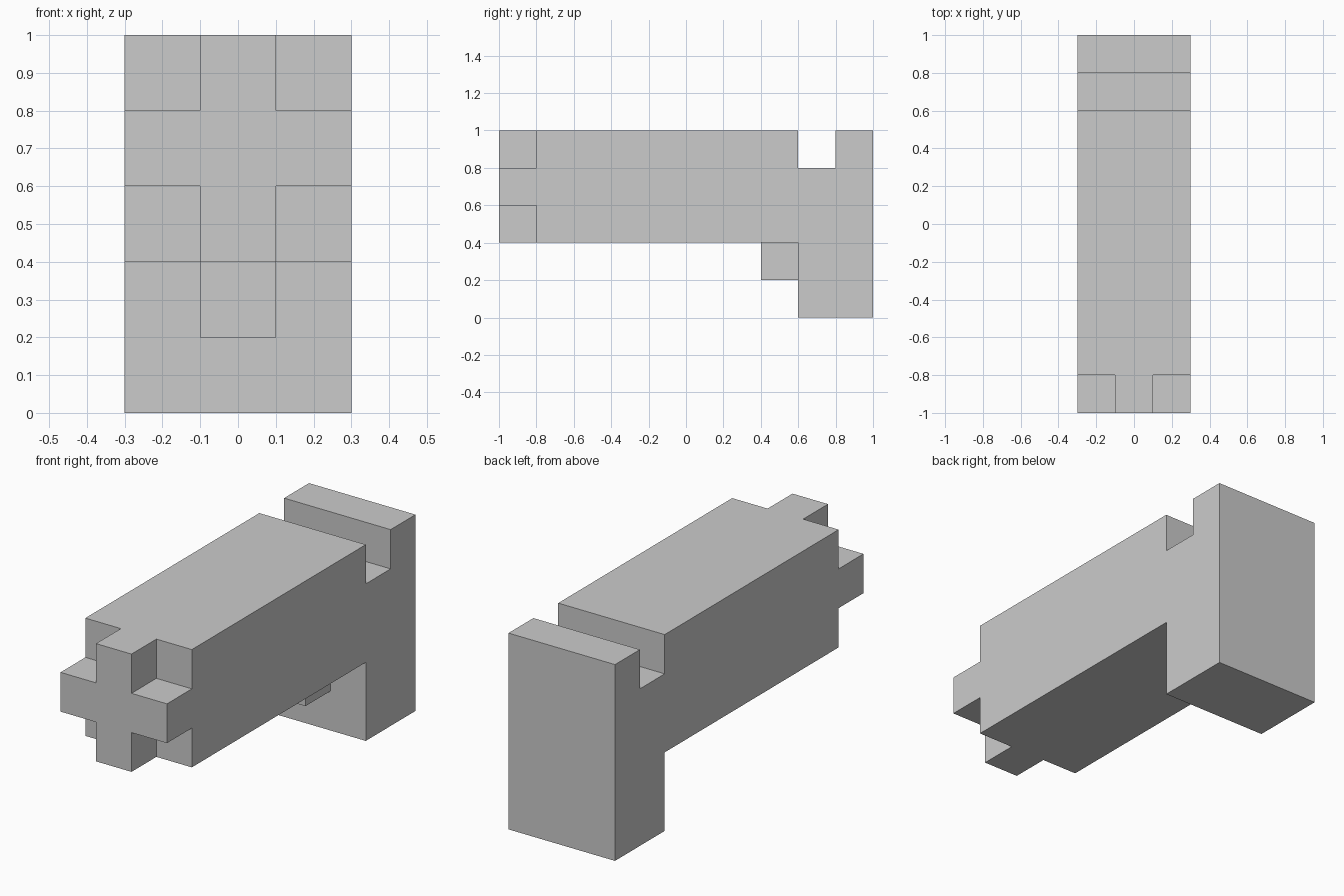
import bpy
import bmesh
from mathutils import Vector

cube = bpy.data.objects.get("Cube")
if cube:
    bpy.data.objects.remove(cube, do_unlink=True)

HALF_WIDTH = 0.3

# Single flat colour
grey = bpy.data.materials.new("light_grey")
grey.use_nodes = True
grey.diffuse_color = (0.6, 0.6, 0.6, 1)
grey.node_tree.nodes["Principled BSDF"].inputs["Base Color"].default_value = (0.6, 0.6, 0.6, 1)


def add_object(name, bm):
    bmesh.ops.recalc_face_normals(bm, faces=bm.faces)
    mesh = bpy.data.meshes.new(name)
    bm.to_mesh(mesh)
    bm.free()
    mesh.materials.append(grey)
    obj = bpy.data.objects.new(name, mesh)
    bpy.context.collection.objects.link(obj)
    return obj


def extrude_profile(name, points, half_width):
    """Extrude a (y, z) side profile across x."""
    bm = bmesh.new()
    face = bm.faces.new([bm.verts.new((-half_width, y, z)) for y, z in points])
    result = bmesh.ops.extrude_face_region(bm, geom=[face])
    verts = [v for v in result["geom"] if isinstance(v, bmesh.types.BMVert)]
    bmesh.ops.translate(bm, verts=verts, vec=(2 * half_width, 0, 0))
    return add_object(name, bm)


def add_box(bm, low, high):
    low, high = Vector(low), Vector(high)
    verts = bmesh.ops.create_cube(bm, size=1)["verts"]
    bmesh.ops.scale(bm, verts=verts, vec=high - low)
    bmesh.ops.translate(bm, verts=verts, vec=(low + high) / 2)


# Body: barrel, sight slot and grip in one side profile
body = extrude_profile("body", [
    (-1, 0.4), (0.6, 0.4), (0.6, 0), (1, 0), (1, 1),
    (0.8, 1), (0.8, 0.8), (0.6, 0.8), (0.6, 1), (-1, 1),
], HALF_WIDTH)

# Notches at the four front corners leave a cross-shaped muzzle
bm = bmesh.new()
for side in (-1, 1):
    x_inner, x_outer = side * 0.1, side * 0.4
    for z_low, z_high in ((0.3, 0.6), (0.8, 1.1)):
        add_box(bm, (min(x_inner, x_outer), -1.1, z_low),
                (max(x_inner, x_outer), -0.8, z_high))
notches = add_object("muzzle_notch_cutter", bm)
notches.hide_render = True

cut = body.modifiers.new("muzzle_notches", "BOOLEAN")
cut.operation = "DIFFERENCE"
cut.solver = "EXACT"
cut.object = notches
bpy.context.view_layer.objects.active = body
bpy.ops.object.modifier_apply(modifier=cut.name)
bpy.data.objects.remove(notches, do_unlink=True)

# Trigger: small block under the barrel, against the grip
extrude_profile("trigger", [(0.4, 0.2), (0.6, 0.2), (0.6, 0.4), (0.4, 0.4)], 0.1)
